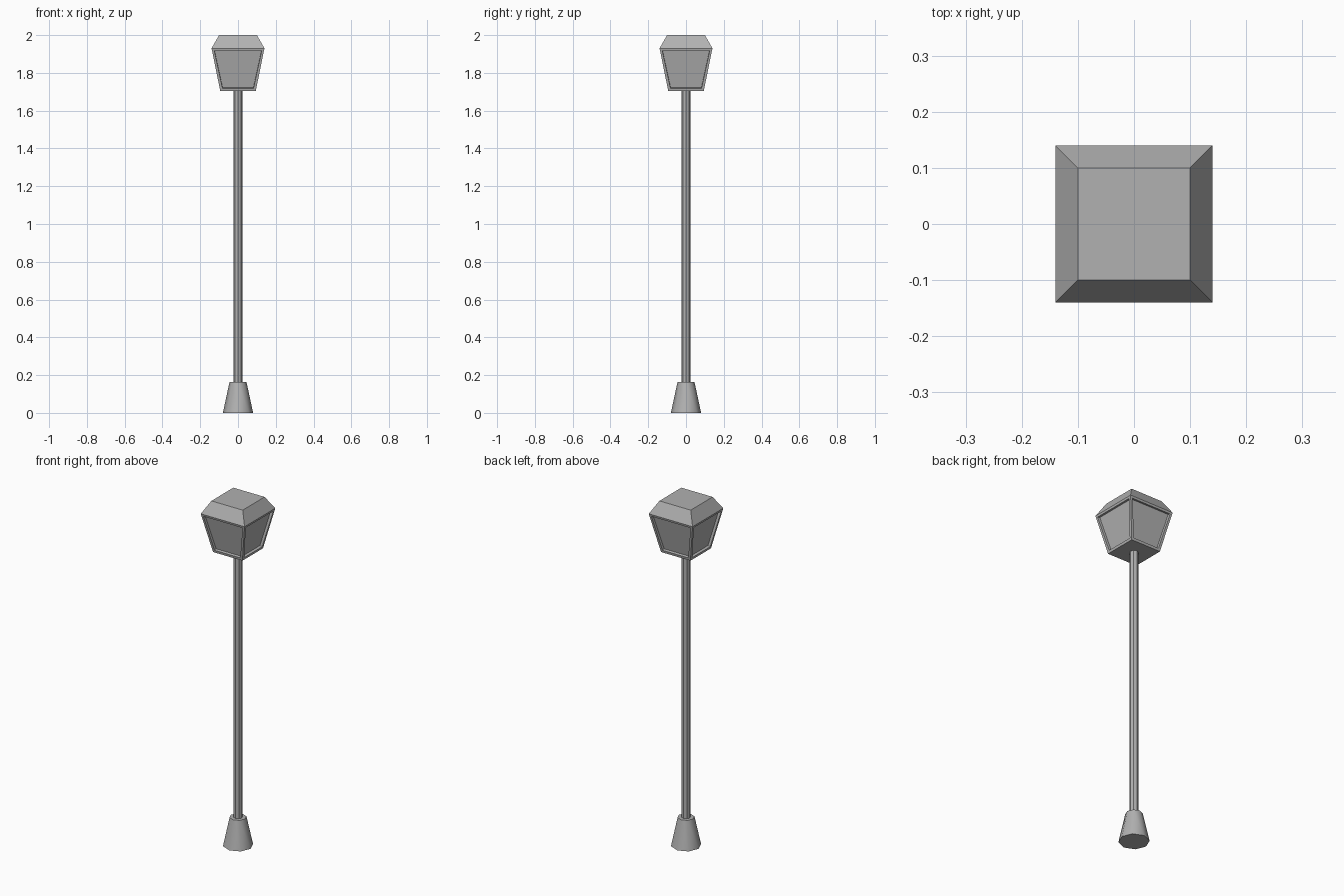
import bpy, bmesh, math

if "Cube" in bpy.data.objects:
    bpy.data.objects.remove(bpy.data.objects["Cube"])

# Dark grey painted metal
metal = bpy.data.materials.new("dark_grey")
metal.diffuse_color = (0.44, 0.44, 0.44, 1)
metal.use_nodes = True
metal.node_tree.nodes["Principled BSDF"].inputs["Base Color"].default_value = metal.diffuse_color


def round_part(name, r1, r2, z0, z1, sides):
    bpy.ops.mesh.primitive_cone_add(vertices=sides, radius1=r1, radius2=r2,
                                    depth=z1 - z0, location=(0, 0, (z0 + z1) / 2))
    ob = bpy.context.object
    ob.name = name
    ob.data.materials.append(metal)
    return ob


# Tapered foot and slim pole
round_part("foot", 0.08, 0.045, 0, 0.163, 8)
bpy.ops.object.shade_smooth_by_angle(angle=math.radians(50))
round_part("pole", 0.024, 0.024, 0.14, 1.71, 8)

# Lantern: stacked square sections, widest at the eaves
bm = bmesh.new()
rings = []
for half, z in ((0.094, 1.704), (0.14, 1.93), (0.10, 2.0)):
    rings.append([bm.verts.new((x * half, y * half, z))
                  for x, y in ((-1, -1), (1, -1), (1, 1), (-1, 1))])
bm.faces.new(rings[0][::-1])
bm.faces.new(rings[-1])
panes = []
for level in range(2):
    a, b = rings[level], rings[level + 1]
    for i in range(4):
        j = (i + 1) % 4
        f = bm.faces.new((a[i], a[j], b[j], b[i]))
        if level == 0:
            panes.append(f)

# Recessed window panes in the four sloping sides
bm.normal_update()
bmesh.ops.inset_individual(bm, faces=panes, thickness=0.019, depth=0)
bmesh.ops.inset_individual(bm, faces=panes, thickness=0.001, depth=-0.014)

mesh = bpy.data.meshes.new("lantern")
bm.to_mesh(mesh)
bm.free()
mesh.materials.append(metal)
bpy.context.collection.objects.link(bpy.data.objects.new("lantern", mesh))
